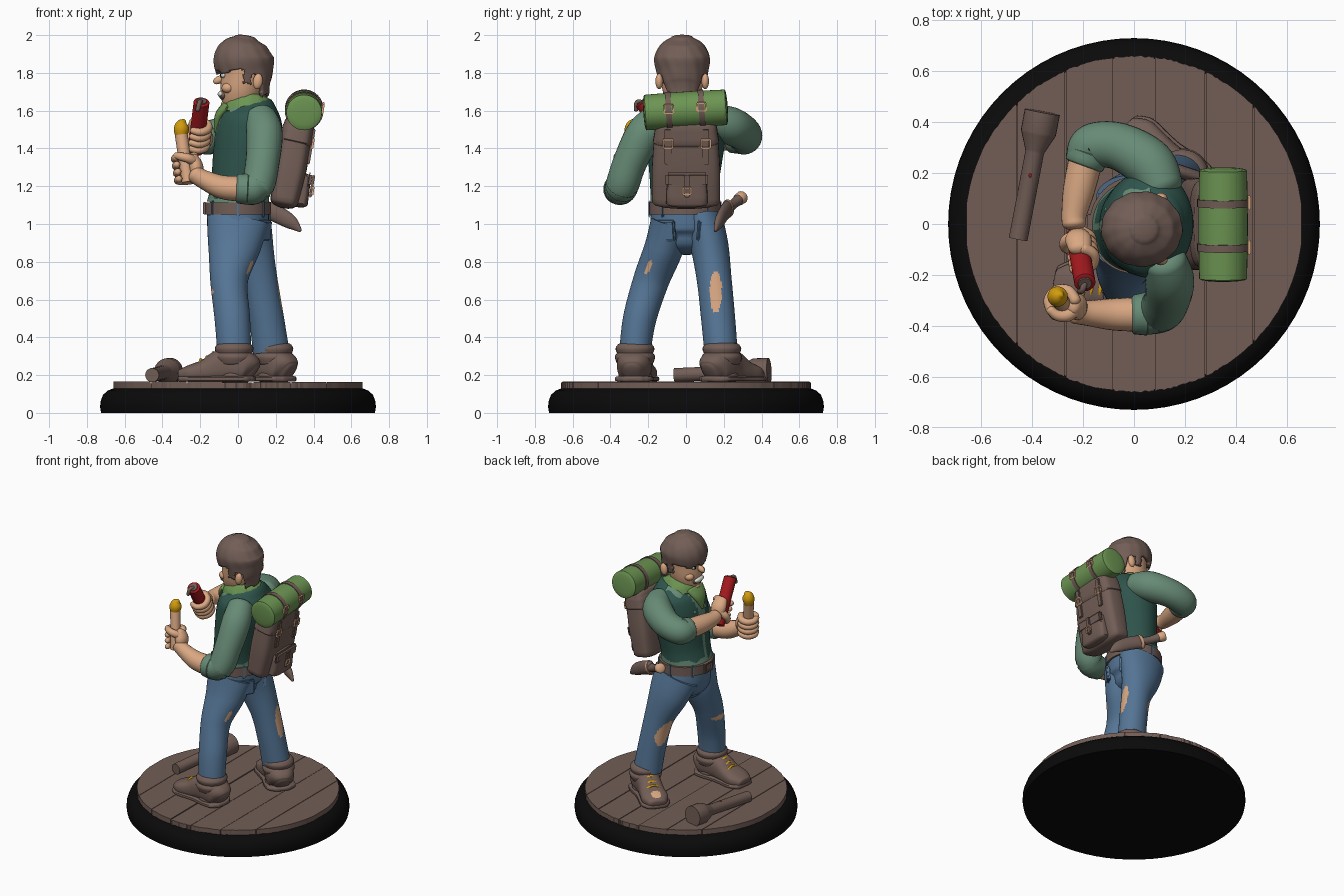
import bpy, bmesh, math, random
from mathutils import Vector as V, Matrix, Euler

if "Cube" in bpy.data.objects:
    bpy.data.objects.remove(bpy.data.objects["Cube"])
random.seed(3)
X, Y, Z = V((1, 0, 0)), V((0, 1, 0)), V((0, 0, 1))

def mat(name, *c):
    m = bpy.data.materials.new(name)
    m.diffuse_color = (*c, 1)
    m.use_nodes = True
    m.node_tree.nodes["Principled BSDF"].inputs["Base Color"].default_value = m.diffuse_color
    return m

brown = mat("brown", .168, .11, .093)
black = mat("black", .003, .003, .003)
skin = mat("skin", .70, .39, .225)
blue = mat("denim", .091, .18, .305)
shirt = mat("shirt green", .136, .258, .181)
vest = mat("vest green", .028, .09, .072)
olive = mat("olive green", .15, .30, .085)
red = mat("red", .376, .01, .013)
gold = mat("gold", .645, .33, .004)
white = mat("white", .75, .8, .72)

def finish(name, bm, mats, rule=None, angle=45):
    mats = mats if isinstance(mats, list) else [mats]
    if rule:
        for f in bm.faces:
            f.material_index = int(rule(f.calc_center_median()))
    me = bpy.data.meshes.new(name)
    bm.to_mesh(me)
    bm.free()
    o = bpy.data.objects.new(name, me)
    bpy.context.collection.objects.link(o)
    for m in mats:
        me.materials.append(m)
    bpy.ops.object.select_all(action='DESELECT')
    o.select_set(True)
    bpy.context.view_layer.objects.active = o
    bpy.ops.object.shade_smooth_by_angle(angle=math.radians(angle))
    return o

def tube(name, pts, rads, mats, ref=Z, n=24, sub=6, dome=0, power=1, rule=None, cut=None, ripple=0, floor=None):
    """Smooth tube through points; radii are (along ref, across)."""
    K = [V((*p, *(r if isinstance(r, tuple) else (r, r)))) for p, r in zip(pts, rads)]
    K = [K[0]] + K + [K[-1]]
    S = []
    for i in range(1, len(K) - 2):
        a, b, c, d = K[i - 1:i + 3]
        for s in range(sub):
            t = s / sub
            S.append(.5 * (2 * b + (c - a) * t + (2 * a - 5 * b + 4 * c - d) * t * t + (3 * b - a - 3 * c + d) * t ** 3))
    S.append(K[-1])
    P = [V(s[:3]) for s in S]
    T = [(P[min(i + 1, len(P) - 1)] - P[max(i - 1, 0)]).normalized() for i in range(len(P))]
    rows = [(p, t, s[3], s[4]) for p, t, s in zip(P, T, S)]
    if dome:
        for end, sg in ((0, -1), (-1, 1)):
            p, t, ra, rb = rows[end]
            ex = [(p + t * sg * dome * min(ra, rb) * math.sin(a), t, ra * math.cos(a), rb * math.cos(a))
                  for a in (.4, .8, 1.15, 1.42)]
            rows = ex[::-1] + rows if sg < 0 else rows + ex
    bm = bmesh.new()
    rings = []
    for p, t, ra, rb in rows:
        e1 = (ref - t * ref.dot(t)).normalized()
        e2 = t.cross(e1)
        ring = []
        for k in range(n):
            a = 2 * math.pi * k / n
            c, s = math.cos(a), math.sin(a)
            w = 1 + ripple * math.sin(13 * a + p.z * 25)
            q = p + e1 * math.copysign(abs(c) ** power, c) * ra * w + e2 * math.copysign(abs(s) ** power, s) * rb * w
            if floor is not None:
                q.z = max(q.z, floor)
            ring.append(bm.verts.new(q))
        rings.append(ring)
    for A, B in zip(rings, rings[1:]):
        for k in range(n):
            bm.faces.new((A[k], A[(k + 1) % n], B[(k + 1) % n], B[k]))
    bm.faces.new(rings[0][::-1])
    bm.faces.new(rings[-1])
    bmesh.ops.recalc_face_normals(bm, faces=bm.faces)
    if cut:
        bmesh.ops.delete(bm, geom=[f for f in bm.faces if cut(f.calc_center_median())], context='FACES')
    return finish(name, bm, mats, rule)

def ball(name, c, r, m, rot=(0, 0, 0)):
    bm = bmesh.new()
    M = Matrix.Translation(c) @ Euler(rot).to_matrix().to_4x4() @ Matrix.Diagonal((*r, 1))
    bmesh.ops.create_uvsphere(bm, u_segments=20, v_segments=12, radius=1, matrix=M)
    return finish(name, bm, m)

def box(name, c, size, m, rot=(0, 0, 0), bevel=.006):
    bm = bmesh.new()
    M = Matrix.Translation(c) @ Euler(rot).to_matrix().to_4x4() @ Matrix.Diagonal((*size, 1))
    bmesh.ops.create_cube(bm, size=1, matrix=M)
    bmesh.ops.bevel(bm, geom=bm.edges[:], offset=bevel, segments=2, affect='EDGES')
    return finish(name, bm, m)

# Plinth and plank floor
prof = [(.725, 0), (.73, .03), (.728, .06), (.715, .095), (.69, .118), (.66, .13)]
tube("plinth", [(0, 0, z) for r, z in prof], [r for r, z in prof], black, X, 72, 1)
tube("floor_base", [(0, 0, .12), (0, 0, .156)], [.655, .655], brown, X, 64, 1)
seams = [-.66, -.46, -.27, -.08, .08, .28, .47, .66]
for i, (a, b) in enumerate(zip(seams, seams[1:])):
    bm = bmesh.new()
    xs = [a + .002 + (b - a - .004) * k / 16 for k in range(17)]
    edge = [(x, math.sqrt(max(.0004, .663 ** 2 - x * x)) - random.uniform(0, .006)) for x in xs]
    vs = [bm.verts.new((x, y, .125)) for x, y in edge] + [bm.verts.new((x, -y, .125)) for x, y in edge[::-1]]
    f = bm.faces.new(vs)
    up = bmesh.ops.extrude_face_region(bm, geom=[f])
    top = .163 + random.uniform(-.002, .003)
    for v in up['geom']:
        if isinstance(v, bmesh.types.BMVert):
            v.co.z = top
    bmesh.ops.recalc_face_normals(bm, faces=bm.faces)
    finish("plank", bm, brown, angle=25)

# Dropped torch lamp
A, B = V((-.455, -.06, .2)), V((-.36, .44, .222))
tube("hand_lamp", [A.lerp(B, t) for t in (0, .68, .7, .82, .84, 1)],
     [.037, .037, .04, .066, .07, .07], brown, Z, 24, 1)
ball("lamp_button", A.lerp(B, .5) + V((0, 0, .036)), (.006, .008, .005), red)

# Jeans with torn patches
def hole(c, y, z, ry, rz):
    return ((c.y - y) / ry) ** 2 + ((c.z - z) / rz) ** 2 < 1

tube("left_leg", [(0, -.085, 1.02), (-.02, -.115, .88), (-.047, -.185, .7), (-.03, -.245, .5), (-.02, -.27, .33)],
     [(.165, .1), (.14, .103), (.1, .095), (.094, .088), (.09, .083)], [blue, skin], X, 72, 20,
     rule=lambda c: c.x < -.06 and hole(c, -.19, .64, .06, .02) or c.x > 0 and hole(c, -.2 + (c.z - .77) * .4, .77, .014, .035))
tube("right_leg", [(.01, .09, 1.02), (.05, .125, .88), (.11, .15, .7), (.15, .17, .5), (.175, .185, .33)],
     [(.165, .105), (.14, .1), (.1, .092), (.093, .09), (.096, .088)], [blue, skin], X, 72, 20,
     rule=lambda c: c.x > .13 and hole(c, .158, .64, .032, .11) or c.x < .1 and hole(c, .19 - (c.z - .62) * .2, .62, .045, .09))
tube("hips", [(.01, 0, .9), (0, 0, .96), (0, -.005, 1.08)], [(.12, .14), (.158, .185), (.165, .18)], blue, X, 36, dome=.5)
for s in (-1, 1):
    box("back_pocket", (.138, s * .105, .965), (.022, .115, .11), blue, (0, .1, s * .62), .008)

# Belt, loops, buckle
tube("belt", [(0, -.005, 1.05), (0, -.005, 1.115)], [(.176, .19)] * 2, brown, X, 40, 1)
for a in (40, 140, 220, 270, 320, 90):
    a = math.radians(a)
    box("belt_loop", (.175 * math.cos(a), -.005 + .187 * math.sin(a), 1.08), (.014, .02, .09), blue, (0, 0, a))
for dy, dz, sy, sz in ((0, .028, .085, .012), (0, -.028, .085, .012), (.038, 0, .012, .066), (-.038, 0, .012, .066)):
    box("belt_buckle", (-.177, -.005 + dy, 1.083 + dz), (.014, sy, sz), brown, bevel=.003)

# Boots
def boot(name, x, y, d):
    d = V((*d, 0)).normalized()
    o = V((x, y, .165))
    shape = [(-.10, .05, .11), (-.07, .085, .15), (0, .09, .18), (.08, .08, .16), (.15, .083, .115), (.23, .088, .085), (.285, .06, .06)]
    hurt = o + d * .25
    tube(name, [o + d * u + Z * (h / 2) for u, w, h in shape], [(h / 2 + .005, w) for u, w, h in shape],
         [brown, skin], Z, 44, 8, .35, .8, floor=.165,
         rule=lambda c: name[0] == "r" and c.z > .2 and (c.xy - hurt.xy).length < .03)
    tube(name + "_sole", [o + d * u + Z * .015 for u, w, h in shape], [(.016, w + .012) for u, w, h in shape],
         brown, Z, 24, 5, .9, .5, floor=.165)
    for z, r in ((.20, .088), (.295, .107), (.34, .103)):
        tube(name + "_cuff", [(x, y, z - .035), (x, y, z), (x, y, z + .022)], [r - .012, r, r - .012], brown, X, 28, 4, .15)
    s = d.cross(Z)
    for u, z in ((.112, .15), (.145, .128), (.178, .113)):
        p = o + d * u + Z * z
        tube(name + "_lace", [p - s * .045 - Z * .016, p + Z * .004, p + s * .045 - Z * .016], [.008] * 3, gold, d, 8, 4)

boot("left_boot", -.02, -.27, (-1, .13))
boot("right_boot", .19, .19, (-.21, .17))

# Torso: shirt front and hem, vest elsewhere
tube("torso", [(0, -.01, 1.1), (.012, -.01, 1.2), (.03, -.005, 1.33), (.055, 0, 1.47), (.075, 0, 1.56), (.085, 0, 1.63), (.085, 0, 1.66)],
     [(.165, .178), (.155, .18), (.165, .195), (.175, .21), (.16, .205), (.115, .14), (.08, .09)], [vest, shirt], X, 90, 14,
     rule=lambda c: c.z < 1.145 + .012 * math.sin(c.y * 60) or (c.x < .03 and abs(c.y + .01) < .015 + max(0, c.z - 1.4) * .3))
for s in (-1, 1):
    tube("collar_flap", [(.06, s * .125, 1.63), (-.03, s * .105, 1.60), (-.108, s * .055, 1.48)],
         [(.012, .03), (.012, .035), (.01, .012)], shirt, X, 12, 5, .8)

# Neck scarf
tube("neck", [(.07, -.01, 1.57), (.045, -.018, 1.74)], [.075, .072], skin, X, 24, 3)
tube("scarf", [(.055, -.008, 1.59), (.062, -.01, 1.63), (.075, -.01, 1.68)], [(.142, .142), (.133, .13), (.1, .098)], olive, X + Z * .3, 40, 6, .2, ripple=.015)
tube("scarf_point", [(-.06, -.015, 1.62), (-.1, -.015, 1.57), (-.118, -.015, 1.49)], [(.03, .085), (.024, .06), (.01, .01)], olive, X, 20, 5, .6)

# Head and face
tube("head", [(-.005, -.02, 1.605), (0, -.02, 1.64), (.012, -.02, 1.7), (.025, -.02, 1.78), (.03, -.02, 1.88), (.03, -.02, 1.93)],
     [(.055, .05), (.088, .078), (.107, .102), (.114, .114), (.115, .12), (.09, .09)], skin, X, 32, 6, .5)
ball("nose", (-.102, -.025, 1.763), (.032, .018, .02), skin, (0, -.5, 0))
ball("mouth", (-.078, -.025, 1.683), (.022, .056, .028), brown)
ball("teeth", (-.086, -.025, 1.687), (.022, .05, .019), white)
ball("chin", (-.055, -.02, 1.632), (.035, .04, .028), skin)
for s in (-1, 1):
    y = -.022 + s * .045
    ball("eye", (-.078, y, 1.788), (.014, .022, .015), white)
    ball("pupil", (-.088, y, 1.787), (.007, .01, .012), black)
    ball("eyebrow", (-.086, y, 1.814), (.014, .03, .007), brown, (s * .15, 0, 0))
    ball("cheek", (-.052, -.022 + s * .062, 1.72), (.035, .032, .028), skin)
    ball("ear", (.105, -.02 + s * .122, 1.755), (.026, .02, .042), skin, (0, .15, 0))

# Hair with jagged fringe
hair = tube("hair", [(.1, -.02, 1.655), (.065, -.02, 1.72), (.04, -.02, 1.8), (.03, -.02, 1.88), (.035, -.02, 1.95), (.04, -.02, 1.985)],
            [(.075, .085), (.122, .12), (.15, .136), (.158, .147), (.12, .113), (.06, .06)], brown, X, 78, 10, .25, ripple=.01,
            cut=lambda c: c.z < (1.805 if c.x < .03 else 1.735 if c.x < .07 else 1.785 if c.x < .13 else 1.68) + .012 * math.sin(c.y * 70))
sol = hair.modifiers.new("thickness", 'SOLIDIFY')
sol.thickness, sol.offset = .025, -1

# Arms
tube("left_sleeve", [(.12, -.14, 1.56), (.14, -.22, 1.48), (.13, -.295, 1.33), (.1, -.34, 1.2), (.02, -.355, 1.185)],
     [.085, .096, .09, .088, .08], shirt, X + Z, 28, 8, .5)
tube("left_cuff", [(.05, -.355, 1.185), (0, -.355, 1.187)], [.083, .078], shirt, Z, 28, 2, .2)
tube("left_forearm", [(.04, -.355, 1.185), (-.08, -.355, 1.195), (-.18, -.35, 1.235), (-.23, -.345, 1.265)],
     [.068, .063, .05, .047], skin, Z, 24, 6, .5)
tube("right_sleeve", [(.11, .14, 1.55), (.06, .235, 1.52), (-.06, .305, 1.48), (-.165, .305, 1.455), (-.19, .25, 1.455)],
     [.085, .1, .093, .088, .075], shirt, Z, 28, 8, .5)
tube("right_cuff", [(-.18, .275, 1.455), (-.195, .235, 1.455)], [.083, .078], shirt, Z, 28, 2, .2)
tube("right_forearm", [(-.185, .27, 1.455), (-.215, .14, 1.455), (-.235, .04, 1.46), (-.235, 0, 1.465)],
     [.068, .063, .05, .047], skin, Z, 24, 6, .5)

def grip(name, c, axis, palm):
    c, a = V(c), V(axis).normalized()
    p = V(palm)
    p = (p - a * p.dot(a)).normalized()
    q = a.cross(p)
    tube(name + "_palm", [c + p * .05 - a * .05, c + p * .055, c + p * .045 + a * .045], [(.03, .045), (.038, .052), (.03, .042)], skin, p, 20, 4, .8)
    for i in range(4):
        o = c + a * (.06 - .039 * i)
        tube(name + "_finger", [o + .053 * (p * math.cos(t) + q * math.sin(t)) for t in (.3, 1.2, 2.1, 3, 3.8)], [.023, .023, .022, .021, .018], skin, a, 12, 4, .9)
    tube(name + "_thumb", [c + a * .02 + .052 * (p * math.cos(t) - q * math.sin(t)) + a * t * .02 for t in (.4, 1.1, 1.8, 2.4)], [.027, .025, .022, .018], skin, a, 12, 4, .9)

# Candle in the left hand
A, B = V((-.265, -.335, 1.22)), V((-.30, -.287, 1.47))
tube("candle", [A, B], [.032, .034], skin, X, 20, 2)
tube("candle_flame", [B - Z * .01, B + V((0, .002, .03)), B + V((.005, .006, .06)), B + V((.015, .01, .078))], [.03, .04, .032, .012], gold, X, 20, 5, .5)
grip("left_hand", A.lerp(B, .3), B - A, (1, -.1, 0))

# Red stick in the right hand
A, B = V((-.225, -.045, 1.385)), V((-.193, -.23, 1.645))
tube("red_stick", [A, B], [.042, .042], red, X, 24, 3, .15)
tube("stick_cap", [B, B + (B - A) * .03], [.03, .026], brown, X, 16, 1)
tube("stick_fuse", [B, B + V((-.01, -.03, .0)), B + V((-.02, -.035, -.04))], [.012] * 3, brown, X, 10, 4, .8)
grip("right_hand", A.lerp(B, .33), A - B, (-.1, 1, .4))

# Backpack
tilt = .17
tube("backpack", [(.245, 0, 1.12), (.28, 0, 1.3), (.315, 0, 1.51)], [(.075, .18), (.085, .18), (.08, .165)], brown, X, 40, 5, .5, .5)
tube("pack_lid", [(.305, 0, 1.44), (.325, 0, 1.53)], [(.088, .175), (.08, .16)], brown, X, 40, 3, .5, .5)
tube("pack_pocket", [(.325, .005, 1.11), (.345, .005, 1.25)], [(.045, .11), (.042, .105)], brown, X, 32, 3, .5, .5)
box("pocket_flap", (.375, .005, 1.235), (.03, .225, .075), brown, (0, tilt, 0), .012)
box("pocket_strap", (.392, .005, 1.2), (.014, .03, .12), brown, (0, tilt, 0), .004)

def buckle(name, x, y, z, w, h):
    """Open metal frame facing backwards."""
    for dy, dz, sy, sz in ((0, h / 2, w, .009), (0, -h / 2, w, .009), (w / 2, 0, .009, h), (-w / 2, 0, .009, h)):
        box(name, (x + dz * tilt, y + dy, z + dz), (.012, sy, sz), skin, (0, tilt, 0), .002)

buckle("pocket_buckle", .396, .005, 1.175, .042, .036)
for y in (-.095, .105):
    box("pack_strap", (.388, y, 1.41), (.014, .036, .19), brown, (0, tilt, 0), .004)
    buckle("pack_buckle", .396, y, 1.425, .05, .045)

# Bedroll and its straps
A, B = V((.35, -.215, 1.59)), V((.35, .21, 1.618))
tube("bedroll", [A, A.lerp(B, .5), B], [.094, .097, .094], olive, Z, 36, 4, .12)
for t in (.29, .70):
    tube("bedroll_strap", [A.lerp(B, t - .035), A.lerp(B, t + .035)], [.102, .102], brown, Z, 32, 1)
    buckle("bedroll_buckle", *(A.lerp(B, t) + V((.099, 0, .01))), .048, .042)

# Sheathed knife on the belt
tube("knife_sheath", [(.33, .155, .965), (.28, .175, 1.01), (.2, .2, 1.055), (.12, .225, 1.085)],
     [(.01, .008), (.038, .022), (.046, .026), (.046, .028)], brown, Z, 16, 5, .5)
tube("knife_band", [(.14, .219, 1.078), (.125, .224, 1.084)], [(.05, .032)] * 2, skin, Z, 16, 1)
tube("knife_handle", [(.12, .225, 1.085), (.07, .25, 1.105), (.02, .28, 1.13)], [.029, .026, .03], brown, Z, 16, 4)
tube("knife_pommel", [(.02, .28, 1.13), (-.005, .297, 1.142)], [.033, .034], skin, Z, 16, 1, .4)
